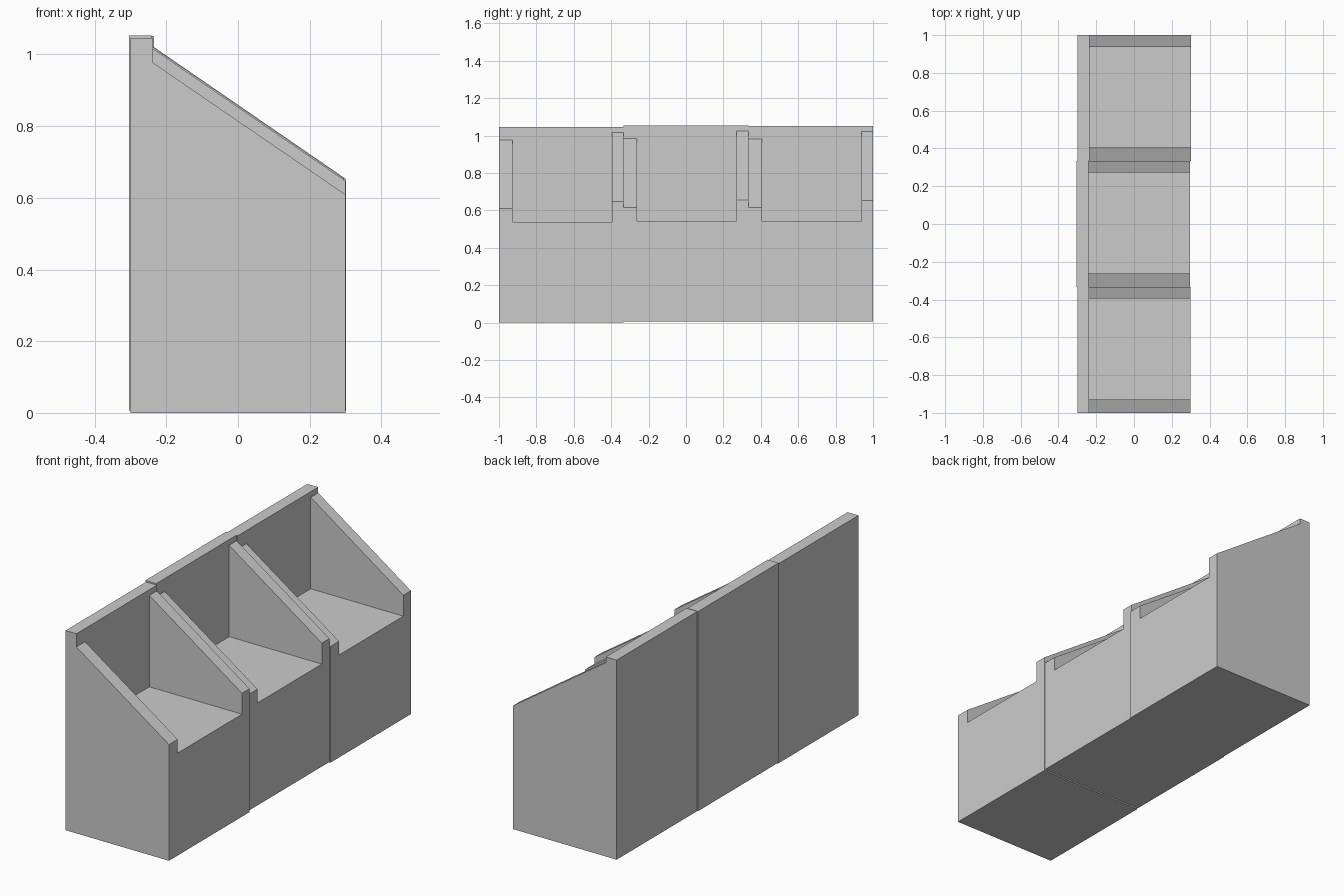
import bpy
import bmesh

if "Cube" in bpy.data.objects:
    bpy.data.objects.remove(bpy.data.objects["Cube"])

WIDTH = 2 / 3                       # width of one bay along y
LEFT_WALL, RIGHT_WALL = 0.072, 0.062
BACK, EDGE, FRONT = -0.30, -0.237, 0.30
FLOOR, TOP = 0.537, 1.046


def section(front_z, back_z):
    """Side profile (x, z): sloped wall edge in front of the tall back panel."""
    return [(BACK, 0), (FRONT, 0), (FRONT, FLOOR), (FRONT, front_z),
            (EDGE, back_z), (EDGE, FLOOR), (EDGE, TOP), (BACK, TOP)]


def make_bay(name, location):
    low = section(0.609, 0.977)     # lower side wall
    floor = section(FLOOR, FLOOR)   # open bay between the walls
    high = section(0.647, 1.016)    # higher side wall
    y0, y3 = -WIDTH / 2, WIDTH / 2
    y1, y2 = y0 + LEFT_WALL, y3 - RIGHT_WALL
    stations = [(y0, low), (y1, low), (y1, floor),
                (y2, floor), (y2, high), (y3, high)]

    # Loft the profiles along y; coincident stations form the inner walls
    bm = bmesh.new()
    rings = [[bm.verts.new((x, y, z)) for x, z in prof] for y, prof in stations]
    for a, b in zip(rings, rings[1:]):
        for i in range(8):
            j = (i + 1) % 8
            bm.faces.new((a[i], a[j], b[j], b[i]))
    bm.faces.new(rings[0])
    bm.faces.new(rings[-1])
    bmesh.ops.remove_doubles(bm, verts=bm.verts[:], dist=1e-5)
    bmesh.ops.recalc_face_normals(bm, faces=bm.faces[:])
    bmesh.ops.dissolve_limit(bm, angle_limit=0.01,
                             verts=bm.verts[:], edges=bm.edges[:])

    mesh = bpy.data.meshes.new(name)
    bm.to_mesh(mesh)
    bm.free()
    obj = bpy.data.objects.new(name, mesh)
    obj.location = location
    bpy.context.collection.objects.link(obj)


# Three bays in a row, each set slightly out of line
make_bay("near_bay", (0.0, -WIDTH, 0.0))
make_bay("middle_bay", (-0.004, 0.0, 0.007))
make_bay("far_bay", (0.002, WIDTH, 0.005))
